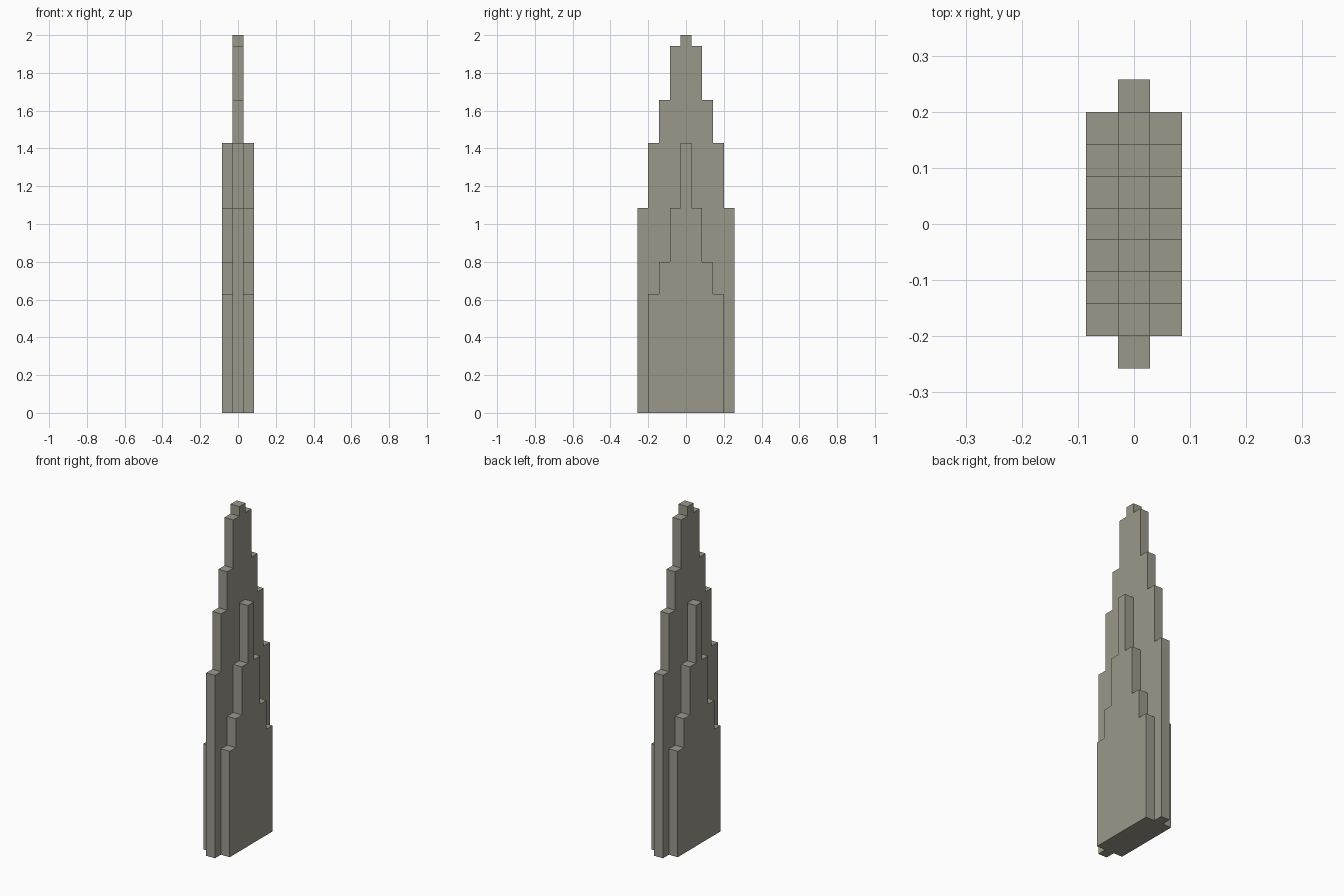
import bpy, bmesh

if "Cube" in bpy.data.objects:
    bpy.data.objects.remove(bpy.data.objects["Cube"])

U = 2 / 35  # one block
SPINE = [35, 34, 29, 25, 19]  # block heights from the middle outwards
WING = [25, 19, 14, 11]

stone = bpy.data.materials.new("warm grey stone")
stone.diffuse_color = (0.33, 0.315, 0.26, 1)
stone.use_nodes = True
stone.node_tree.nodes["Principled BSDF"].inputs["Base Color"].default_value = stone.diffuse_color


def stepped(heights):
    """Stepped outline (y, z) from the +y foot over the peak to the -y foot."""
    n = len(heights)
    half = [((n - 0.5) * U, 0)]
    for i in range(n - 1, -1, -1):
        z = heights[i] * U
        half.append(((i + 0.5) * U, z))
        if i:
            half.append(((i - 0.5) * U, z))
    return half + [(-y, z) for y, z in reversed(half)]


def build(name, make):
    bm = bmesh.new()
    make(bm)
    bmesh.ops.remove_doubles(bm, verts=bm.verts, dist=1e-5)
    me = bpy.data.meshes.new(name)
    bm.to_mesh(me)
    bm.free()
    me.materials.append(stone)
    bpy.context.collection.objects.link(bpy.data.objects.new(name, me))


def face(bm, pts):
    return bm.faces.new([bm.verts.new(p) for p in pts])


def strip(bm, outline, x0, x1):
    """Edge faces of the outline between two x planes, base included."""
    for (ya, za), (yb, zb) in zip(outline, outline[1:] + outline[:1]):
        face(bm, [(x0, ya, za), (x0, yb, zb), (x1, yb, zb), (x1, ya, za)])


outer, inner = stepped(SPINE), stepped(WING)


# Central spine: its sides are cut out where the wings join
def spine(bm):
    strip(bm, outer, U / 2, -U / 2)
    ring = outer + inner[::-1]
    face(bm, [(U / 2, y, z) for y, z in ring])
    face(bm, [(-U / 2, y, z) for y, z in reversed(ring)])


build("central_spine", spine)


# Lower stepped wings on both sides, open towards the spine
for side, label in ((1, "right"), (-1, "left")):
    def wing(bm):
        x0, x1 = side * U / 2, side * U * 1.5
        if side > 0:
            strip(bm, inner, x1, x0)
            face(bm, [(x1, y, z) for y, z in inner])
        else:
            strip(bm, inner, x0, x1)
            face(bm, [(x1, y, z) for y, z in reversed(inner)])
    build(label + "_wing", wing)
